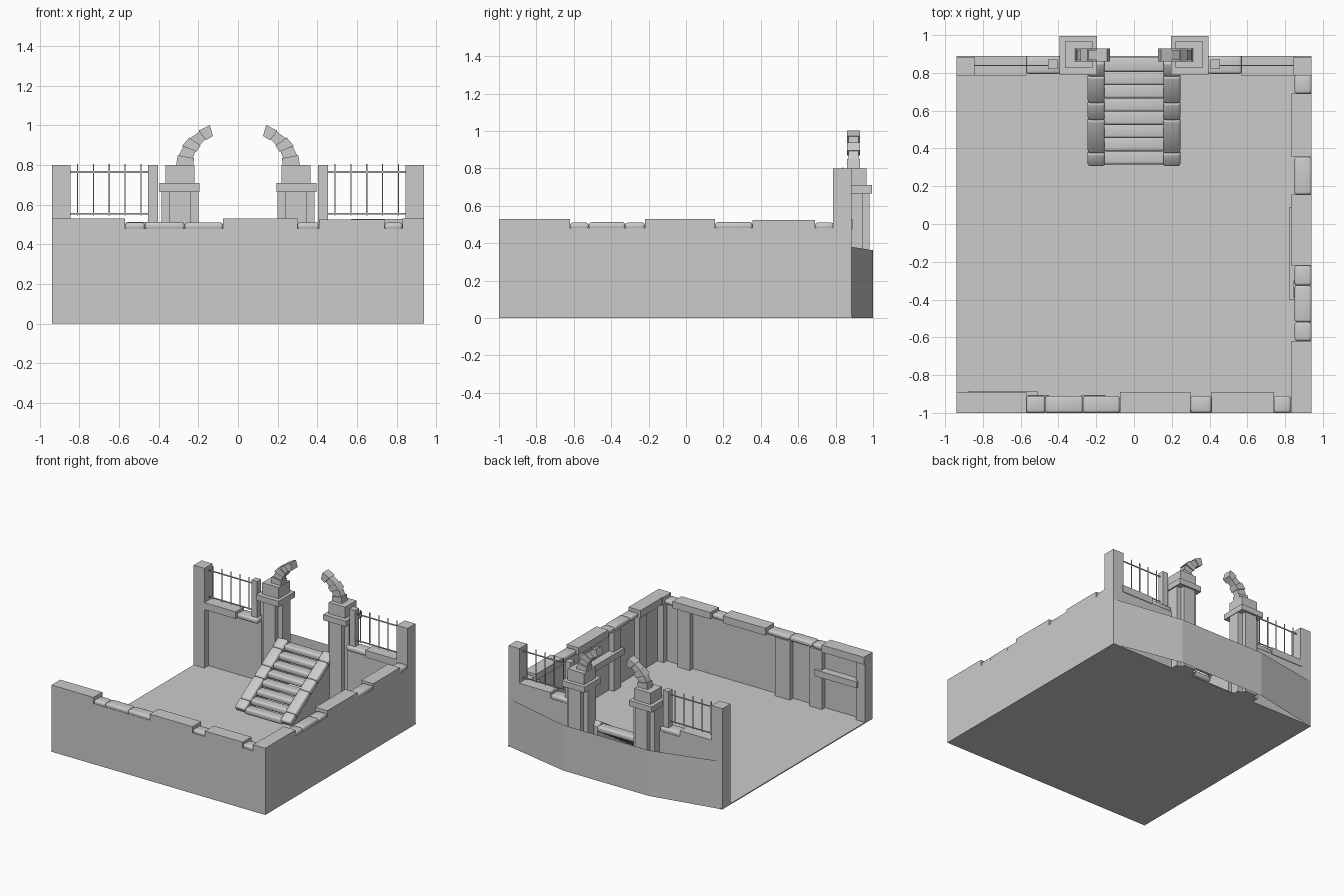
import bpy, bmesh, math
from mathutils import Matrix

if "Cube" in bpy.data.objects:
    bpy.data.objects.remove(bpy.data.objects["Cube"])


def make(name, bm, bevel=0, seg=1):
    bmesh.ops.recalc_face_normals(bm, faces=bm.faces)
    me = bpy.data.meshes.new(name)
    bm.to_mesh(me)
    bm.free()
    ob = bpy.data.objects.new(name, me)
    bpy.context.collection.objects.link(ob)
    if bevel:
        m = ob.modifiers.new("bevel", 'BEVEL')
        m.width, m.segments = bevel, seg
        if seg > 1:
            for p in me.polygons:
                p.use_smooth = True
    return ob


def box(name, x0, x1, y0, y1, z0, z1, bevel=0, seg=1, tilt=0):
    bm = bmesh.new()
    bmesh.ops.create_cube(bm, size=1, matrix=Matrix.Diagonal((x1 - x0, y1 - y0, z1 - z0, 1)))
    ob = make(name, bm, bevel, seg)
    ob.location = ((x0 + x1) / 2, (y0 + y1) / 2, (z0 + z1) / 2)
    ob.rotation_euler.x = tilt
    return ob


def prism(name, pts, axis, a, b):
    """Extrude a profile along x (pts are y,z) or y (pts are x,z)."""
    at = (lambda p, t: (t, p[0], p[1])) if axis == 'x' else (lambda p, t: (p[0], t, p[1]))
    bm = bmesh.new()
    f = bm.faces.new([bm.verts.new(at(p, a)) for p in pts])
    ext = bmesh.ops.extrude_face_region(bm, geom=[f])
    vs = [v for v in ext['geom'] if isinstance(v, bmesh.types.BMVert)]
    bmesh.ops.translate(bm, verts=vs, vec=(b - a, 0, 0) if axis == 'x' else (0, b - a, 0))
    return make(name, bm)


# Floor and walls; the left side stays open
box("floor", -.94, .94, -1, .89, 0, .008)
box("front_wall", -.94, .94, -1, -.945, 0, .48)
box("right_wall", .885, .94, -1, .885, 0, .48)
for s in (-1, 1):
    a, b = sorted((s * .38, s * .94))
    box("back_wall", a, b, .835, .885, 0, .48)

# Coping stones: (start, end, top), low ones are rounded
def low(t):
    return t < .52

for a, b, t in [(-.94, -.57, .53), (-.57, -.47, .51), (-.47, -.27, .512), (-.27, -.075, .51),
                (-.075, .30, .53), (.30, .41, .51), (.41, .74, .525), (.74, .83, .51), (.83, .94, .53)]:
    box("front_coping", a, b, -1, -.91 if low(t) else -.89, .472, t,
        .014 if low(t) else 0, 3)
for a, b, t in [(-1, -.62, .53), (-.62, -.52, .51), (-.52, -.325, .512), (-.325, -.22, .51),
                (-.22, .155, .53), (.155, .355, .512), (.355, .69, .525), (.69, .79, .51)]:
    box("right_coping", .85 if low(t) else .835, .94, a, b, .472, t,
        .014 if low(t) else 0, 3)

# Pilasters and ledges on the inner faces
for a, b in [(.60, .71), (-.28, -.15), (-.56, -.45), (-.94, -.86)]:
    box("front_pilaster", a, b, -.95, -.905, 0, .475)
box("front_ledge", -.88, -.51, -.95, -.885, .27, .32)
box("front_ledge_pilaster", .83, .89, -.95, -.905, 0, .475)
for a, b in [(.55, .63), (-.02, .08), (-.39, -.30), (-.72, -.62)]:
    box("right_pilaster", .845, .89, a, b, 0, .475)
box("right_ledge", .822, .89, -.40, .09, .27, .32)

# Thin bowed outer wall behind the gate
bm = bmesh.new()
pts = [(-.94, .885, .38), (-.375, 1, .362), (.375, 1, .362), (.94, .885, .38)]
lo = [bm.verts.new((x, y, 0)) for x, y, z in pts]
hi = [bm.verts.new(p) for p in pts]
for i in range(3):
    bm.faces.new((lo[i + 1], lo[i], hi[i], hi[i + 1]))
make("bowed_outer_wall", bm)

for s in (-1, 1):
    def side(name, x0, x1, *r, **k):
        a, b = sorted((s * x0, s * x1))
        return box(name, a, b, *r, **k)

    # Corner pillar, small post and back coping
    side("corner_pillar", .845, .94, .785, .885, 0, .8)
    side("back_coping_high", .57, .85, .785, .89, .472, .528)
    side("back_coping_low", .39, .57, .795, .89, .472, .512, bevel=.014, seg=3)
    side("fence_post", .405, .455, .82, .87, .5, .8)
    # Iron fence
    for z in (.555, .765):
        side("fence_rail", .45, .85, .837, .843, z - .004, z + .004)
    for i in range(5):
        x = .49 + i * .08
        side("fence_bar", x - .003, x + .003, .837, .843, .545, .805)
    # Gate pillar, cross-shaped shaft with stacked caps
    side("gate_pillar_wide", .2, .385, .845, .945, 0, .67)
    side("gate_pillar_deep", .24, .345, .805, .98, 0, .67)
    side("gate_pillar_cap", .195, .395, .79, .995, .665, .71)
    side("gate_pillar_block", .22, .365, .825, .965, .71, .8)
    # Broken arch of alternating stones
    n = 5
    for i in range(n):
        g = .006 if i % 2 == 0 else 0
        def pt(rx, rz, end, t):
            th = math.radians(end * t)
            return (s * rx * math.cos(th), .8 + rz * math.sin(th))
        t0, t1 = i / n, (i + 1) / n
        prof = [pt(.306 + g, .22 + g, 63, t0), pt(.306 + g, .22 + g, 63, t1),
                pt(.232 - g, .184 - g, 56, t1), pt(.232 - g, .184 - g, 56, t0)]
        w = .035 if i % 2 == 0 else .026
        prism("arch_stone", prof, 'y', .895 - w, .895 + w)

    # Stair side wall and its sloping coping stones
    a, b = sorted((s * .17, s * .235))
    prism("stair_side_wall", [(.31, 0), (.87, 0), (.87, .36), (.33, .01)], 'x', a, b)
    slope = math.atan(.63)
    for y0, y1 in [(.315, .385), (.385, .56), (.56, .65), (.65, .79), (.79, .865)]:
        yc, ln = (y0 + y1) / 2, (y1 - y0) / math.cos(slope)
        zc = .028 + (yc - .315) * .63
        side("stair_coping", .155, .245, yc - ln / 2, yc + ln / 2, zc - .025, zc + .025,
             bevel=.012, seg=2, tilt=slope)

# Rounded steps
for i in range(8):
    y, z = .315 + i * .07, .005 + i * .045
    box("step", -.165, .165, y, y + .08, z, z + .045, .014, 3)
